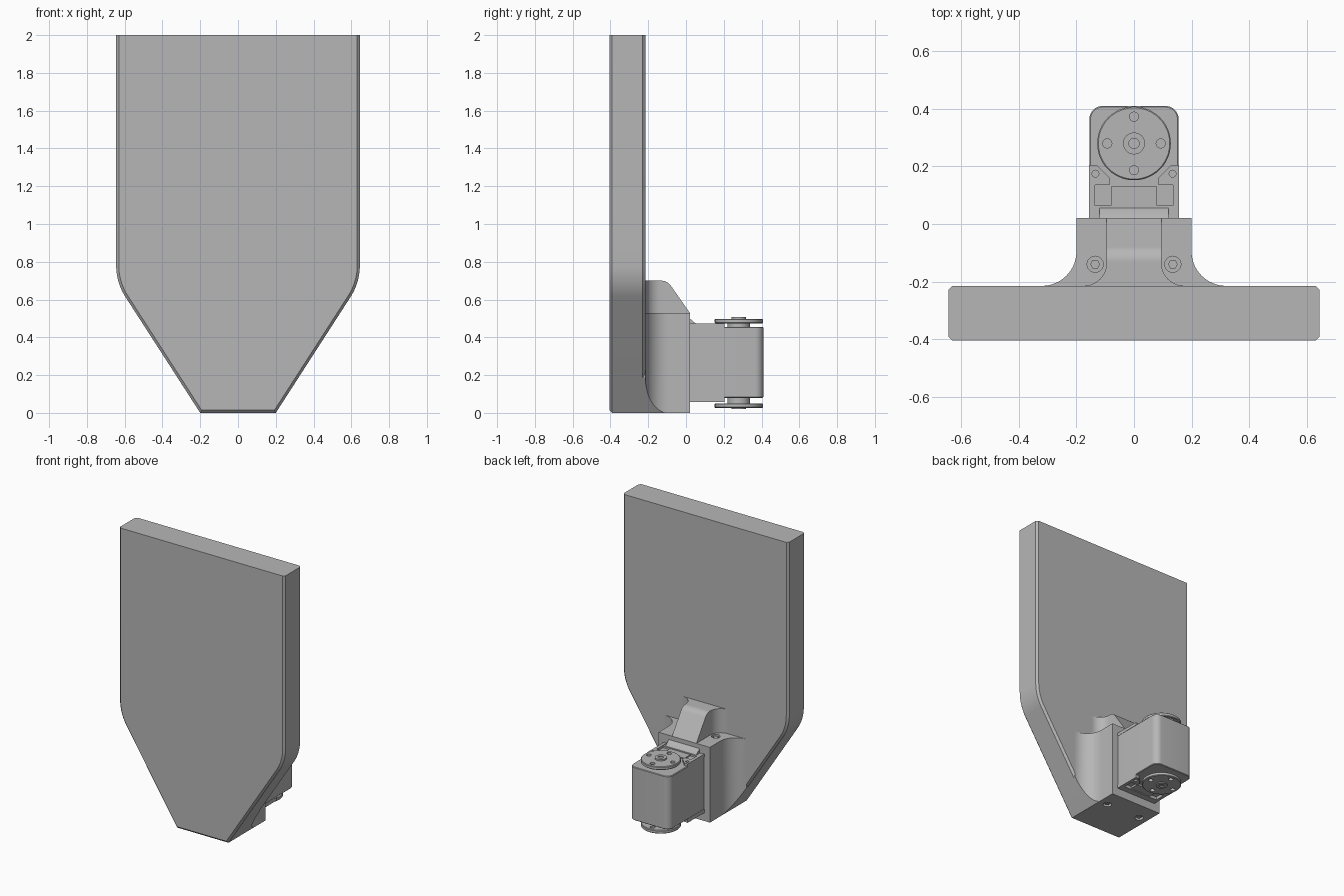
import bpy, bmesh, math

cube = bpy.data.objects.get("Cube")
if cube:
    bpy.data.objects.remove(cube, do_unlink=True)

grey = bpy.data.materials.new("plain_grey")
grey.use_nodes = True
COLOUR = (0.47, 0.47, 0.47, 1)
grey.diffuse_color = COLOUR
grey.node_tree.nodes["Principled BSDF"].inputs["Base Color"].default_value = COLOUR


def arc(cx, cy, r, a0, a1, n=10):
    angles = [math.radians(a0 + (a1 - a0) * i / n) for i in range(n + 1)]
    return [(cx + r * math.cos(a), cy + r * math.sin(a)) for a in angles]


def mirrored(half):
    """Close a half profile across x = 0."""
    return half + [(-x, y) for x, y in reversed(half)]


def prism(name, pts, axis, lo, hi, chamfer=0, keep=None):
    """Extrude a profile along an axis, with optional chamfered cap rims."""
    place = {"x": lambda p, t: (t, p[0], p[1]),
             "y": lambda p, t: (p[0], t, p[1]),
             "z": lambda p, t: (p[0], p[1], t)}[axis]
    bm = bmesh.new()
    rings = [[bm.verts.new(place(p, t)) for p in pts] for t in (lo, hi)]
    caps = [bm.faces.new(r) for r in rings]
    for i in range(len(pts)):
        j = (i + 1) % len(pts)
        bm.faces.new((rings[0][i], rings[0][j], rings[1][j], rings[1][i]))
    bmesh.ops.recalc_face_normals(bm, faces=bm.faces)
    if chamfer:
        rim = [e for c in caps for e in c.edges if not keep or keep(e)]
        bmesh.ops.bevel(bm, geom=rim, offset=chamfer, segments=1, affect="EDGES")
    mesh = bpy.data.meshes.new(name)
    bm.to_mesh(mesh)
    bm.free()
    mesh.materials.append(grey)
    ob = bpy.data.objects.new(name, mesh)
    bpy.context.collection.objects.link(ob)
    return ob


def box(name, x0, x1, y0, y1, z0, z1):
    return prism(name, [(x0, y0), (x1, y0), (x1, y1), (x0, y1)], "z", z0, z1)


def disc(name, x, y, r, z0, z1, sides=40, chamfer=0):
    return prism(name, arc(x, y, r, 0, 360, sides)[:-1], "z", z0, z1, chamfer)


def combine(ob, other, operation):
    mod = ob.modifiers.new("cut", "BOOLEAN")
    mod.operation, mod.object, mod.solver = operation, other, "EXACT"
    bpy.context.view_layer.objects.active = ob
    bpy.ops.object.modifier_apply(modifier=mod.name)
    bpy.data.objects.remove(other, do_unlink=True)


# Tall panel with tapered lower end
outline = mirrored([(0.2, 0)] + arc(0.339, 0.78, 0.306, -32.8, 0) + [(0.645, 2)])
prism("panel", outline, "y", -0.405, -0.215, 0.014,
      lambda e: min(v.co.z for v in e.verts) < 1.9)

# Flared mounting bracket, trimmed to the panel outline
flare = mirrored([(0.2, 0.02)] + arc(0.32, -0.095, 0.12, 180, 270, 16) + [(0.32, -0.23)])
bracket = prism("mounting_bracket", flare, "z", 0, 0.53)
combine(bracket, prism("trim", outline, "y", -0.3, 0.1), "INTERSECT")

# Cable hump on the bracket: flared plan crossed with a rounded, sloping side
plan = mirrored([(0.095, 0.02)] + arc(0.175, -0.135, 0.08, 180, 270) + [(0.175, -0.23)])
hump = prism("bracket_hump", plan, "z", 0.4, 0.8)
side = [(-0.3, 0.5), (-0.3, 0.7)] + arc(-0.13, 0.64, 0.06, 90, 30, 8) + [(0.02, 0.53), (0.02, 0.5)]
combine(hump, prism("trim", side, "x", -0.3, 0.3), "INTERSECT")

# Bracket screws, sunk into the top and bottom
for s in (-1, 1):
    for label, y, z, d in (("top", -0.14, 0.53, -1), ("bottom", -0.11, 0, 1)):
        low, high = sorted((z - d * 0.01, z + d * 0.02))
        combine(bracket, disc("hole", s * 0.135, y, 0.028, low, high, 24), "DIFFERENCE")
        low, high = sorted((z + d * 0.005, z + d * 0.03))
        disc(label + "_bracket_screw", s * 0.135, y, 0.017, low, high, 6)

# Motor housing with rounded rear corners
case = mirrored([(0.155, 0)] + arc(0.11, 0.365, 0.045, 0, 90, 8))
prism("motor_case", case, "z", 0.08, 0.455, 0.004)

# Raised ears, covers and connector on the top and bottom of the motor
for label, z0, z1 in (("top", 0.45, 0.472), ("bottom", 0.058, 0.085)):
    for s in (-1, 1):
        ear = [(0.135, 0), (0.157, 0), (0.157, 0.205), (0.13, 0.205), (0.085, 0.16),
               (0.085, 0.135), (0.135, 0.135)]
        ob = prism(label + "_motor_ear", [(s * x, y) for x, y in ear], "z", z0, z1)
        combine(ob, disc("hole", s * 0.134, 0.175, 0.012, z0 - 0.01, z1 + 0.01, 16), "DIFFERENCE")
    box(label + "_motor_cover", -0.135, 0.135, 0, 0.065, z0, z1 - 0.004 if label == "top" else z1)
    box(label + "_motor_rib", -0.08, 0.08, 0.065, 0.13, z0 + 0.006, z1 - 0.008)
prism("connector_wedge", [(0, 0.46), (0.06, 0.46), (0.055, 0.47), (0.02, 0.5), (0, 0.5)],
      "x", -0.12, 0.12)

# Output horns above and below the motor
for label, z0, z1, hub0, hub1, cap0, cap1 in (
        ("top", 0.474, 0.498, 0.45, 0.48, 0.49, 0.508),
        ("bottom", 0.026, 0.05, 0.045, 0.085, 0.02, 0.03)):
    horn = disc(label + "_horn", 0, 0.28, 0.128, z0, z1, 48, 0.004)
    for k in range(4):
        a = k * math.pi / 2
        combine(horn, disc("hole", 0.093 * math.cos(a), 0.28 + 0.093 * math.sin(a), 0.016,
                           z0 - 0.01, z1 + 0.01, 16), "DIFFERENCE")
    disc(label + "_horn_hub", 0, 0.28, 0.06, hub0, hub1)
    cap = disc(label + "_horn_cap", 0, 0.28, 0.038, cap0, cap1)
    z = cap1 if label == "top" else cap0
    combine(cap, disc("hole", 0, 0.28, 0.018, z - 0.007, z + 0.007, 16), "DIFFERENCE")

# Smooth the curved surfaces, keep hard edges
for ob in bpy.context.scene.objects:
    ob.select_set(ob.type == "MESH")
bpy.context.view_layer.objects.active = bracket
bpy.ops.object.shade_smooth_by_angle(angle=math.radians(25))
